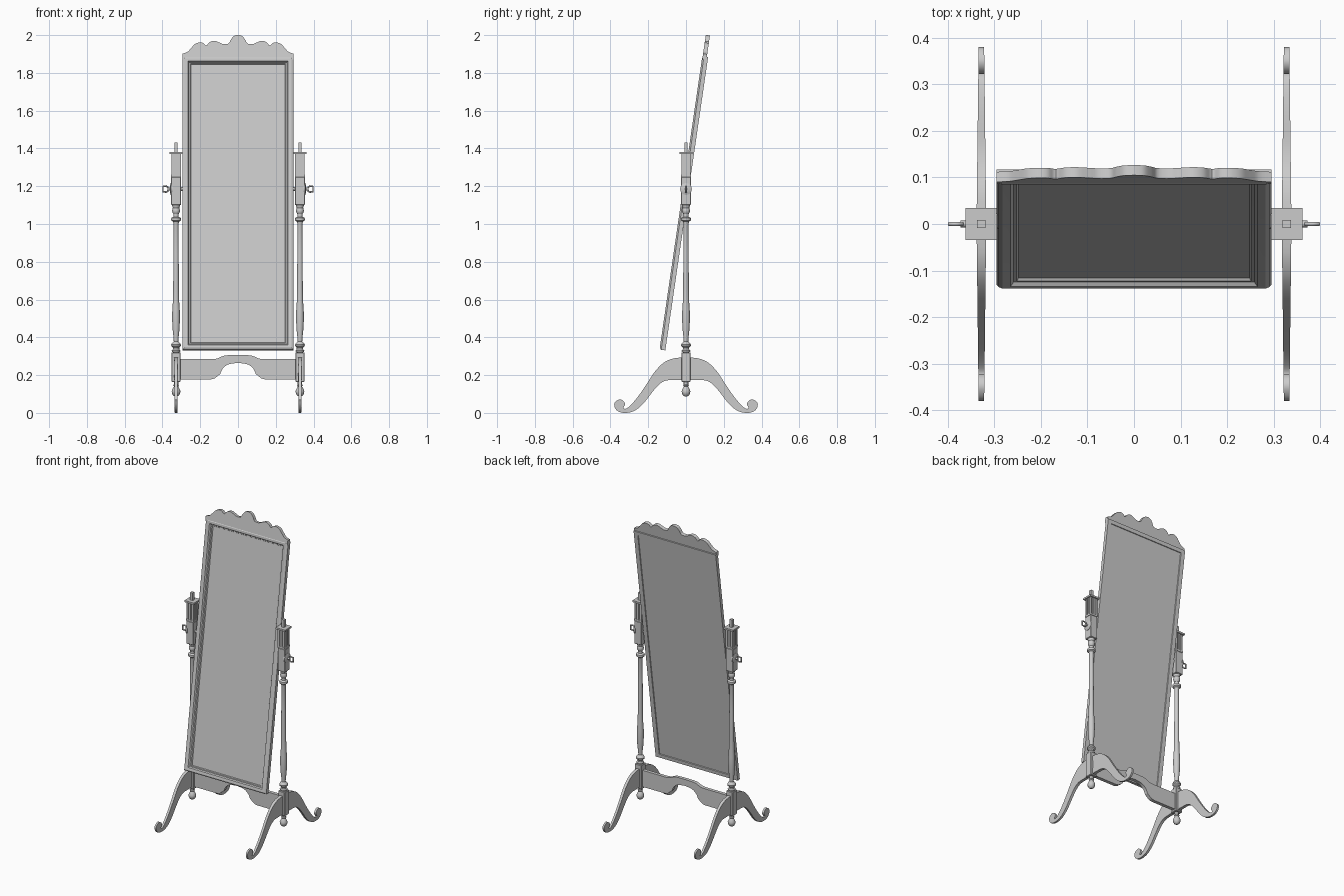
import bpy, bmesh, math
from mathutils import Vector, Matrix

cube = bpy.data.objects.get("Cube")
if cube:
    bpy.data.objects.remove(cube, do_unlink=True)

grey = bpy.data.materials.new("plain_grey")
grey.use_nodes = True
COLOUR = (0.6, 0.6, 0.6, 1)
grey.diffuse_color = COLOUR
grey.node_tree.nodes["Principled BSDF"].inputs["Base Color"].default_value = COLOUR

POST_X = 0.328
PIVOT_Z = 1.185
TILT = math.radians(8.3)


def finish(name, bm, angle=35):
    """Turn a bmesh into a named, shaded object."""
    bmesh.ops.recalc_face_normals(bm, faces=bm.faces)
    mesh = bpy.data.meshes.new(name)
    bm.to_mesh(mesh)
    bm.free()
    mesh.materials.append(grey)
    ob = bpy.data.objects.new(name, mesh)
    bpy.context.collection.objects.link(ob)
    bpy.ops.object.select_all(action='DESELECT')
    ob.select_set(True)
    bpy.context.view_layer.objects.active = ob
    bpy.ops.object.shade_smooth_by_angle(angle=math.radians(angle))
    return ob


def spline(pts, steps=4):
    """Smooth open path through the given 2D points."""
    p = [Vector(q) for q in pts]
    p = [p[0]] + p + [p[-1]]
    out = []
    for a, b, c, d in zip(p, p[1:], p[2:], p[3:]):
        for i in range(steps):
            t = i / steps
            out.append(0.5 * (2 * b + (c - a) * t + (2 * a - 5 * b + 4 * c - d) * t * t
                              + (3 * b - a - 3 * c + d) * t ** 3))
    return out + [p[-1]]


def mirrored(half):
    """Close a right-hand outline with its mirror image."""
    return list(half) + [Vector((-q[0], q[1])) for q in reversed(half) if abs(q[0]) > 1e-4]


def slab(outline, place):
    """Solid between two copies of an outline; place(u, v, side) gives a point."""
    bm = bmesh.new()
    front, back = [[bm.verts.new(place(u, v, k)) for u, v in outline] for k in (-1, 1)]
    bm.faces.new(front)
    bm.faces.new(back[::-1])
    n = len(outline)
    for i in range(n):
        j = (i + 1) % n
        bm.faces.new((front[i], back[i], back[j], front[j]))
    return bm


def box(bm, centre, size):
    m = Matrix.Translation(centre) @ Matrix.Diagonal((*size, 1))
    bmesh.ops.create_cube(bm, size=1, matrix=m)


def turned(name, profile, origin, axis='Z', sides=20):
    """Lathe (radius, height) pairs around an axis."""
    bm = bmesh.new()
    rings = []
    for r, h in profile:
        ring = []
        for i in range(sides):
            a = math.tau * i / sides
            c, s = r * math.cos(a), r * math.sin(a)
            ring.append(bm.verts.new(Vector(origin) + Vector((c, s, h) if axis == 'Z' else (h, c, s))))
        rings.append(ring)
    for lo, hi in zip(rings, rings[1:]):
        for i in range(sides):
            j = (i + 1) % sides
            bm.faces.new((lo[i], lo[j], hi[j], hi[i]))
    bm.faces.new(rings[0])
    bm.faces.new(rings[-1])
    return finish(name, bm)


def local_z(z):
    return (z - PIVOT_Z) / math.cos(TILT)


def tilt(ob):
    ob.location.z = PIVOT_Z
    ob.rotation_euler.x = -TILT


# Mirror frame: mitred rectangular rings from back panel, round the edge, to the glass
RINGS = [(.03, .011), (.028, .015), (0, .015), (0, -.007), (.004, -.012), (.012, -.016),
         (.03, -.014), (.036, -.005), (.043, -.004), (.047, .003)]
bm = bmesh.new()
z0, z1 = local_z(0.333), local_z(1.885)
loops = []
for inset, y in RINGS:
    x, lo, hi = 0.295 - inset, z0 + inset * 0.85, z1 - inset * 0.85
    loops.append([bm.verts.new(c) for c in ((-x, y, lo), (x, y, lo), (x, y, hi), (-x, y, hi))])
for a, b in zip(loops, loops[1:]):
    for i in range(4):
        j = (i + 1) % 4
        bm.faces.new((a[i], a[j], b[j], b[i]))
bm.faces.new(loops[0])
bm.faces.new(loops[-1])
tilt(finish("mirror_frame_and_glass", bm, 20))

# Scalloped crest
crest = spline([(0, 2.0), (.022, 1.994), (.038, 1.975), (.05, 1.955), (.075, 1.951), (.095, 1.958),
                (.125, 1.969), (.15, 1.962), (.168, 1.944), (.185, 1.957), (.205, 1.96),
                (.23, 1.95), (.25, 1.928), (.268, 1.91), (.295, 1.90)])
crest.append(Vector((.295, 1.87)))
tilt(finish("scalloped_crest", slab(mirrored(crest),
     lambda u, v, k: (u, -.003 + .011 * k, local_z(v) - .001)), 30))

# Stretcher rail with arched underside
top = spline([(0, .306), (.06, .305), (.085, .299), (.11, .288), (.14, .284)]) + [Vector((.31, .284))]
under = [Vector((.31, .177))] + spline([(.145, .177), (.125, .182), (.108, .195), (.095, .205)])
arch = spline([(.094, .207), (.08, .235), (.05, .257), (0, .265)])
finish("stretcher_rail", slab(mirrored(top + under + arch), lambda u, v, k: (u, .011 * k, v)), 30)

# Double scroll leg outline
leg = [Vector((0, .293))] + spline(
    [(.03, .293), (.075, .286), (.12, .264), (.165, .218), (.21, .15), (.25, .092), (.288, .046),
     (.316, .023), (.332, .026), (.322, .046), (.333, .065), (.352, .071), (.373, .06), (.38, .042),
     (.371, .018), (.35, .004), (.32, .0), (.285, .006), (.25, .026), (.215, .062), (.18, .108),
     (.145, .148), (.11, .17), (.07, .174), (.03, .174)]) + [Vector((0, .174))]

SHAFT = [(.012, .32), (.022, .322), (.023, .33), (.017, .337), (.017, .345), (.025, .353), (.026, .361),
         (.021, .37), (.012, .378), (.013, .395), (.018, .44), (.021, .5), (.02, .54), (.016, .60),
         (.015, .66), (.014, .85), (.013, 1.0), (.016, 1.012), (.025, 1.018), (.026, 1.025),
         (.025, 1.032), (.013, 1.038), (.013, 1.052), (.019, 1.06), (.021, 1.07), (.019, 1.08),
         (.017, 1.085), (.022, 1.1), (.022, 1.105)]
DROP = [(.012, .165), (.012, .15), (.016, .146), (.011, .14), (.017, .13), (.023, .116),
        (.022, .105), (.016, .093), (.006, .086)]

for side, s in (("left", 1), ("right", -1)):
    px = s * POST_X
    finish(side + "_scroll_legs", slab(mirrored(leg),
           lambda u, v, k: (px + k * (.0105 - .012 * abs(u)), u, v)), 40)
    turned(side + "_turned_post", SHAFT, (px, 0, 0))
    turned(side + "_drop_finial", DROP, (px, 0, 0))

    # Square blocks joining the turnings
    bm = bmesh.new()
    box(bm, (px, 0, .2425), (.048, .048, .157))
    box(bm, (px, 0, 1.175), (.052, .052, .15))
    bmesh.ops.bevel(bm, geom=bm.edges[:], offset=.003, segments=1, affect='EDGES')
    finish(side + "_post_blocks", bm, 20)

    # Fluted lantern head with cap and square finial
    bm = bmesh.new()
    box(bm, (px, 0, 1.312), (.038, .038, .125))
    for dx in (-1, 0, 1):
        for dy in (-1, 0, 1):
            if dx or dy:
                box(bm, (px + dx * .0195, dy * .0195, 1.312), (.011, .011, .125))
    box(bm, (px, 0, 1.256), (.052, .052, .012))
    box(bm, (px, 0, 1.376), (.068, .068, .011))
    box(bm, (px, 0, 1.405), (.018, .018, .052))
    finish(side + "_post_head", bm, 20)

    # Pivot pin, rosette and key handle
    turned(side + "_pivot_pin", [(.011, -s * .04), (.011, s * .032)], (px, 0, PIVOT_Z), 'X', 16)
    turned(side + "_pivot_rosette", [(.031, s * .018), (.031, s * .028), (.02, s * .032),
                                     (.007, s * .033), (.007, s * .045)], (px, 0, PIVOT_Z), 'X', 20)
    curve = bpy.data.curves.new(side + "_key_handle", 'CURVE')
    curve.dimensions = '3D'
    curve.bevel_depth = .0045
    curve.bevel_resolution = 2
    path = curve.splines.new('POLY')
    path.use_cyclic_u = True
    outline = [(.368, 0), (.372, .011), (.381, .016), (.397, .014), (.397, -.014), (.381, -.016), (.372, -.011)]
    path.points.add(len(outline) - 1)
    for point, (x, z) in zip(path.points, outline):
        point.co = (s * x, 0, PIVOT_Z + z, 1)
    curve.materials.append(grey)
    bpy.context.collection.objects.link(bpy.data.objects.new(side + "_key_handle", curve))
